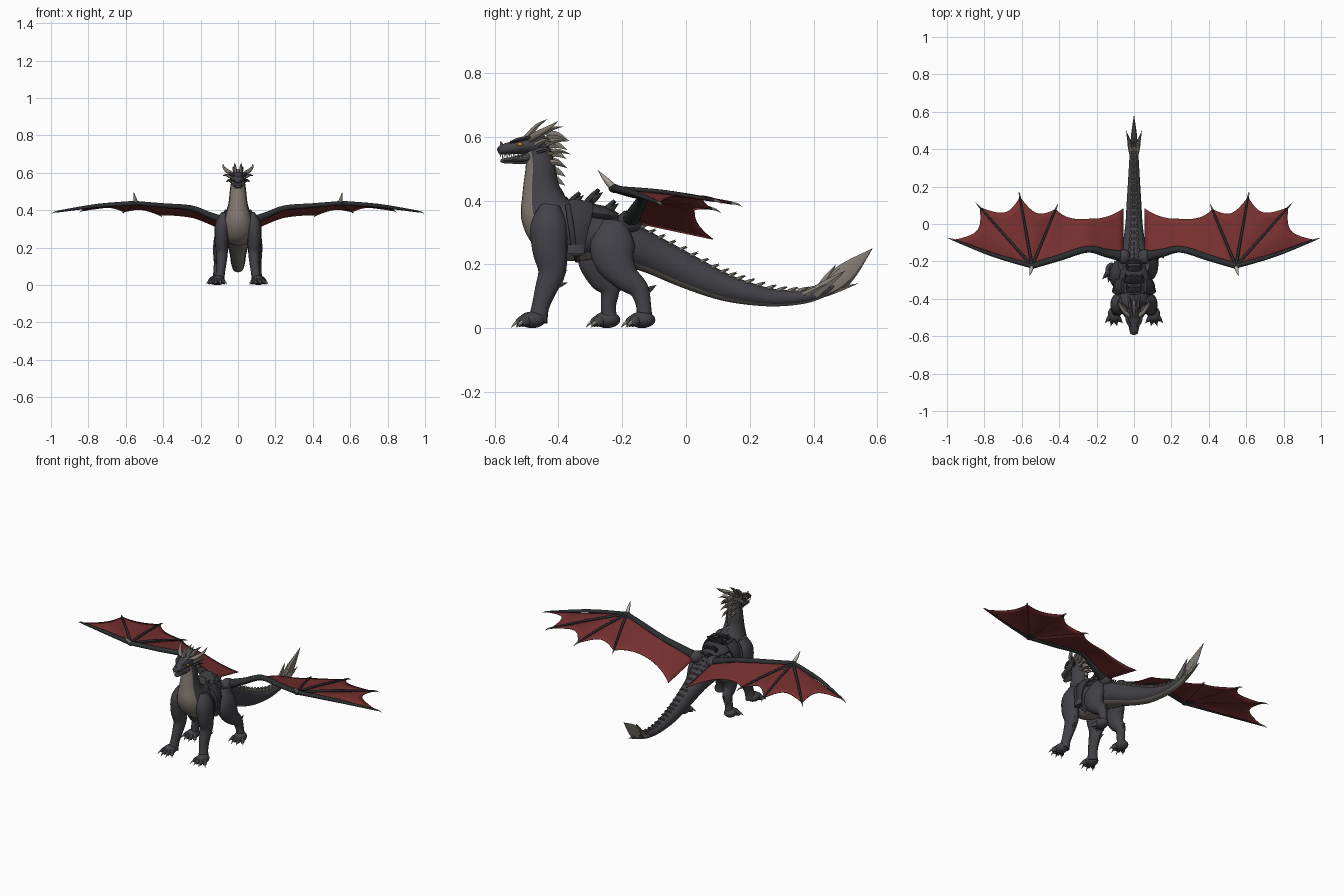
import bpy, bmesh, math
from mathutils import Vector

if "Cube" in bpy.data.objects:
    bpy.data.objects.remove(bpy.data.objects["Cube"])


def material(name, r, g, b):
    m = bpy.data.materials.new(name)
    m.use_nodes = True
    m.diffuse_color = (r, g, b, 1)
    bsdf = m.node_tree.nodes["Principled BSDF"]
    bsdf.inputs["Base Color"].default_value = (r, g, b, 1)
    bsdf.inputs["Roughness"].default_value = 0.8
    return m


hide = material("charcoal hide", .055, .053, .062)
leather = material("dark leather", .04, .039, .045)
bone_dark = material("wing bone black", .025, .028, .03)
belly = material("belly grey tan", .23, .2, .175)
horn = material("horn tan", .22, .195, .165)
ivory = material("ivory claw", .46, .42, .36)
red = material("wing red", .19, .03, .03)
amber = material("amber eye", .5, .22, .03)


def finish(name, bm, mats, angle=50):
    bmesh.ops.recalc_face_normals(bm, faces=bm.faces)
    me = bpy.data.meshes.new(name)
    bm.to_mesh(me)
    bm.free()
    for m in mats:
        me.materials.append(m)
    me.shade_smooth()
    me.set_sharp_from_angle(angle=math.radians(angle))
    ob = bpy.data.objects.new(name, me)
    bpy.context.collection.objects.link(ob)
    return ob


def spline(rows, steps):
    """Smooth curve through rows of any width."""
    out = []
    for i in range(len(rows) - 1):
        a, b, c, d = (rows[max(0, min(len(rows) - 1, i + k))] for k in (-1, 0, 1, 2))
        for j in range(steps):
            t = j / steps
            out.append([q + t / 2 * (r - p + t * (2 * p - 5 * q + 4 * r - s + t * (3 * (q - r) + s - p)))
                        for p, q, r, s in zip(a, b, c, d)])
    return out + [list(rows[-1])]


def loft(name, rows, mat, sides=14, steps=4, under=None, angle=50):
    """Tube through rows of x, y, z, half width, half height."""
    rows = spline(rows, steps)
    pts = [Vector(r[:3]) for r in rows]
    along = (pts[-1] - pts[0]).normalized()
    ref = Vector((0, 1, 0)) if abs(along.x) > .75 else Vector((1, 0, 0))
    bm, rings = bmesh.new(), []
    for i, (p, r) in enumerate(zip(pts, rows)):
        t = (pts[min(i + 1, len(pts) - 1)] - pts[max(i - 1, 0)]).normalized()
        side = (ref - t * ref.dot(t)).normalized()
        up = side.cross(t)
        w, h = max(r[3], .0004), max(r[4], .0004)
        turns = [math.tau * k / sides for k in range(sides)]
        rings.append([bm.verts.new(p + side * w * math.cos(a) + up * h * math.sin(a)) for a in turns])
    for i in range(len(rings) - 1):
        for k in range(sides):
            n = (k + 1) % sides
            f = bm.faces.new((rings[i][k], rings[i][n], rings[i + 1][n], rings[i + 1][k]))
            low = -math.sin(math.tau * (k + .5) / sides)
            if under and low > (.42 if pts[i].y < -.4 else .78):
                f.material_index = 1
    bm.faces.new(rings[0])
    bm.faces.new(rings[-1])
    return finish(name, bm, [mat, under] if under else [mat], angle)


def spike(name, base, tip, width, depth, mat, lift=0.0):
    mid = [(a + b) / 2 for a, b in zip(base, tip)]
    mid[2] += lift
    return loft(name, [(*base, width, depth), (*mid, width * .7, depth * .7), (*tip, 0, 0)],
                mat, sides=6, steps=3, angle=35)


def ball(name, centre, size, mat):
    bm = bmesh.new()
    bmesh.ops.create_uvsphere(bm, u_segments=16, v_segments=10, radius=1)
    for v in bm.verts:
        v.co = Vector([c + a * s for c, a, s in zip(centre, v.co, size)])
    return finish(name, bm, [mat])


# Neck, torso and tail in one tube
spine = [(0, -.47, .575, .034, .036), (0, -.457, .51, .043, .046), (0, -.453, .43, .053, .06),
         (0, -.435, .36, .078, .086), (0, -.39, .312, .096, .098), (0, -.32, .295, .096, .084),
         (0, -.25, .288, .086, .07), (0, -.18, .262, .08, .068), (0, -.1, .228, .06, .06),
         (0, 0, .18, .046, .054), (0, .1, .136, .04, .045), (0, .18, .112, .035, .037),
         (0, .28, .095, .029, .027), (0, .38, .1, .023, .021), (0, .45, .128, .018, .018),
         (0, .5, .165, .008, .01)]
loft("body", spine, hide, sides=24, steps=5, under=belly)

# Head and jaws
loft("upper_head", [(0, -.435, .57, .022, .028), (0, -.46, .573, .037, .034), (0, -.495, .575, .041, .029),
                    (0, -.53, .568, .033, .023), (0, -.565, .562, .025, .018), (0, -.582, .557, .02, .014),
                    (0, -.59, .553, .01, .007)], hide)
loft("lower_jaw", [(0, -.46, .545, .03, .024), (0, -.5, .535, .029, .016), (0, -.545, .528, .021, .009),
                   (0, -.575, .525, .015, .007), (0, -.582, .526, .005, .003)], hide)
loft("chin_plate", [(0, -.57, .519, .008, .003), (0, -.52, .519, .016, .004), (0, -.47, .522, .02, .006)], belly)
spike("snout_horn", (0, -.575, .567), (0, -.582, .588), .007, .008, horn)

for s, label in ((1, "left"), (-1, "right")):
    ball(f"{label}_eye", (s * .034, -.52, .576), (.006, .009, .006), amber)
    ball(f"{label}_nostril", (s * .014, -.58, .562), (.007, .009, .006), leather)
    loft(f"{label}_brow", [(s * .02, -.55, .583, .005, .004), (s * .034, -.52, .592, .009, .007),
                           (s * .044, -.48, .6, .005, .004)], leather, sides=8)
    for i in range(6):
        y = -.582 + i * .014
        x = s * (.014 + i * .0034)
        spike(f"{label}_upper_tooth", (x, y, .547), (x, y, .535), .003, .003, ivory)
        spike(f"{label}_lower_tooth", (x * .85, y + .008, .533), (x * .9, y + .006, .545), .003, .003, ivory)
    # Crown horns, cheek horns and mane
    loft(f"{label}_crown_horn", [(s * .028, -.49, .592, .012, .012), (s * .055, -.465, .608, .011, .011),
                                 (s * .076, -.43, .628, .007, .007), (s * .08, -.4, .65, 0, 0)], horn, sides=8)
    for i, (base, tip) in enumerate([
            ((.014, -.5, .597), (.018, -.435, .655)), ((.016, -.465, .6), (.03, -.385, .632)),
            ((.034, -.47, .575), (.084, -.42, .585)), ((.032, -.465, .555), (.066, -.415, .55)),
            ((.02, -.44, .578), (.035, -.37, .585)), ((.02, -.435, .55), (.03, -.362, .545)),
            ((.02, -.43, .52), (.026, -.37, .5))]):
        spike(f"{label}_mane_horn_{i}", (s * base[0], *base[1:]), (s * tip[0], *tip[1:]),
              .01, .011, horn if i != 3 else hide, .008)

# Crest down the nape
for i in range(7):
    z = .605 - i * .028
    y = -.425 + .016 * abs(i - 1) / 6
    spike("nape_crest", (0, y - .015, z), (0, y + .055 - .004 * i, z - .018), .01, .018, horn, .008)

# Paired scutes along the rump and tail
dorsal = [r for r in spline(spine, 6) if -.2 < r[1] < .44]
for i, r in enumerate(dorsal[::2]):
    k = 1 - i / len(dorsal)
    top = r[2] + r[4]
    for s in (-1, 1):
        x = s * .3 * r[3]
        spike("tail_scute", (x, r[1] - .012, top - .008), (x * 1.2, r[1] + .022, top + .012 * k),
              .012 * k, .009, horn, .004)
    spike("tail_ridge", (0, r[1] - .01, top - .004), (0, r[1] + .02, top + .018 * k), .006, .009, horn)

# Tail blades
loft("tail_blade", [(0, .43, .115, .018, .02), (0, .475, .15, .016, .034), (0, .52, .19, .01, .027),
                    (0, .585, .25, 0, 0)], belly, sides=8, angle=30)
for s in (-1, 1):
    spike("tail_side_blade", (s * .014, .4, .11), (s * .042, .5, .18), .012, .02, belly)
    spike("tail_small_blade", (s * .014, .37, .105), (s * .036, .44, .14), .01, .012, horn)
spike("tail_upper_blade", (0, .42, .12), (0, .47, .2), .012, .018, belly)
spike("tail_lower_blade", (0, .42, .105), (0, .54, .14), .01, .014, belly)


def foot(name, x, y, s):
    ball(name, (x, y - .012, .026), (.034, .042, .026), hide)
    for i, a in enumerate((-38, -12, 14, 42)):
        dx, dy = s * math.sin(math.radians(a)), -math.cos(math.radians(a))
        loft(f"{name}_toe", [(x + dx * .015, y + dy * .02, .026, .015, .017), (x + dx * .04, y + dy * .045, .022, .013, .017),
                             (x + dx * .055, y + dy * .06, .012, .009, .011)], hide, sides=8)
        spike(f"{name}_claw", (x + dx * .05, y + dy * .054, .018), (x + dx * .075, y + dy * .08, .002),
              .007, .008, ivory, .005)


front = [(.07, -.425, .385, .02, .03), (.082, -.43, .325, .04, .058), (.088, -.428, .25, .038, .056),
         (.086, -.42, .18, .032, .045), (.088, -.44, .12, .027, .035), (.094, -.457, .065, .024, .028),
         (.1, -.465, .02, .028, .032)]
hind = [(.06, -.22, .33, .025, .04), (.08, -.23, .27, .04, .07), (.09, -.225, .215, .04, .066),
        (.096, -.19, .16, .033, .045), (.1, -.148, .122, .025, .032), (.105, -.133, .07, .021, .024),
        (.108, -.13, .02, .024, .026)]
for s, label in ((1, "left"), (-1, "right")):
    # Legs, the right hind one stepping forward
    loft(f"{label}_front_leg", [(s * r[0], *r[1:]) for r in front], hide)
    foot(f"{label}_front_foot", s * .106, -.47, s)
    for z in (.13, .17):
        spike(f"{label}_elbow_spur", (s * .09, -.415, z), (s * .1, -.372, z + .012), .008, .012, hide)
    step = 0 if s > 0 else .11
    loft(f"{label}_hind_leg", [(s * (r[0] + step * .2 * (.33 - r[2])), r[1] - step * min(1, (.33 - r[2]) / .25), *r[2:])
                               for r in hind], hide)
    foot(f"{label}_hind_foot", s * (.112 + step * .07), -.126 - step, s)
    spike(f"{label}_hock_spur", (s * .1, -.125 - step * .9, .115), (s * .102, -.093 - step * .9, .135), .008, .012, hide)

# Saddle with flaps, straps and layered plates
loft("saddle_seat", [(0, -.385, .375, .05, .03), (0, -.35, .372, .075, .03), (0, -.3, .362, .08, .03),
                     (0, -.25, .355, .07, .026), (0, -.215, .345, .04, .015)], leather)
for y, z, w in ((-.385, .41, .045), (-.345, .425, .05), (-.285, .435, .06), (-.235, .4, .05), (-.2, .365, .045)):
    loft("back_plate", [(0, y - .03, z - .075, w, .022), (0, y - .015, z - .035, w * .9, .016),
                        (0, y + .012, z, w * .4, .006)], leather, sides=10, angle=35)
    for s in (-1, 1):
        spike("plate_prong", (s * w * .6, y - .015, z - .04), (s * w * .8, y + .025, z - .008), .012, .014, leather)
for s, label in ((1, "left"), (-1, "right")):
    loft(f"{label}_saddle_flap", [(s * .06, -.33, .395, .012, .04), (s * .09, -.335, .35, .014, .042),
                                  (s * .102, -.335, .3, .01, .028), (s * .1, -.34, .25, .008, .024),
                                  (s * .096, -.34, .228, .006, .018)], leather, sides=10)
    loft(f"{label}_stirrup", [(s * .105, -.345, .262, .008, .026), (s * .106, -.345, .232, .008, .028)],
         hide, sides=8, steps=1)
    loft(f"{label}_chest_strap", [(s * .075, -.37, .385, .008, .009), (s * .108, -.362, .33, .008, .009),
                                  (s * .1, -.35, .25, .008, .009), (s * .05, -.34, .212, .008, .009)], leather, sides=8)


# Wings: arm, four fingers and scalloped membranes
def membrane(name, lead, ends, scallop):
    n, m = 14, 8
    bm, grid = bmesh.new(), []
    for i in range(n + 1):
        u = i / n
        q = u * (len(lead) - 1)
        k = min(int(q), len(lead) - 2)
        p = lead[k].lerp(lead[k + 1], q - k)
        e = ends[0].lerp(ends[1], u)
        e = e.lerp(p, scallop * 4 * u * (1 - u))
        billow = Vector((0, 0, .012 * math.sin(math.pi * u)))
        grid.append([bm.verts.new(p.lerp(e, j / m) + billow * (j / m)) for j in range(m + 1)])
    for a, b in zip(grid, grid[1:]):
        for j in range(m):
            bm.faces.new((a[j], b[j], b[j + 1], a[j + 1]))
    bmesh.ops.remove_doubles(bm, verts=bm.verts, dist=.0002)
    ob = finish(name, bm, [red])
    mod = ob.modifiers.new("thickness", "SOLIDIFY")
    mod.thickness = .003


for s, label in ((1, "left"), (-1, "right")):
    root, elbow, wrist, inner = (Vector((s * x, y, z)) for x, y, z in (
        (.055, -.175, .335), (.25, -.135, .412), (.545, -.225, .438), (.055, .085, .28)))
    tips = [Vector((s * x, y, z)) for x, y, z in (
        (.965, -.085, .393), (.825, .09, .4), (.61, .145, .392), (.418, .08, .375))]
    loft(f"{label}_wing_arm", [(*root, .03, .026), (*root.lerp(elbow, .5), .022, .018), (*elbow, .018, .015),
                               (*elbow.lerp(wrist, .5), .017, .013), (*wrist, .015, .012)], bone_dark, sides=10)
    ball(f"{label}_wing_shoulder", root, (.035, .04, .035), hide)
    ball(f"{label}_wing_wrist", wrist, (.018, .018, .014), bone_dark)
    loft(f"{label}_thumb_claw", [(*wrist, .011, .011), (*(wrist + Vector((s * .006, -.024, .025))), .009, .009),
                                 (*(wrist + Vector((s * .012, -.052, .058))), 0, 0)], ivory, sides=8)
    for i, tip in enumerate(tips):
        r = .013 if i == 0 else .008
        mid = wrist.lerp(tip, .5) + Vector((0, -.01 if i == 0 else 0, .008))
        loft(f"{label}_wing_finger_{i}", [(*wrist, r, r), (*mid, r * .8, r * .8), (*tip, .005, .005)], bone_dark, sides=8)
        out = (tip - wrist).normalized()
        spike(f"{label}_finger_claw_{i}", tip, tip + out * .033 + Vector((0, 0, -.008)), .005, .005, ivory, .003)
        if i:
            membrane(f"{label}_membrane_{i}", [wrist, wrist], [tips[i - 1], tip], .16)
    membrane(f"{label}_inner_membrane", [wrist, elbow, root], [tips[-1], inner], .25)
